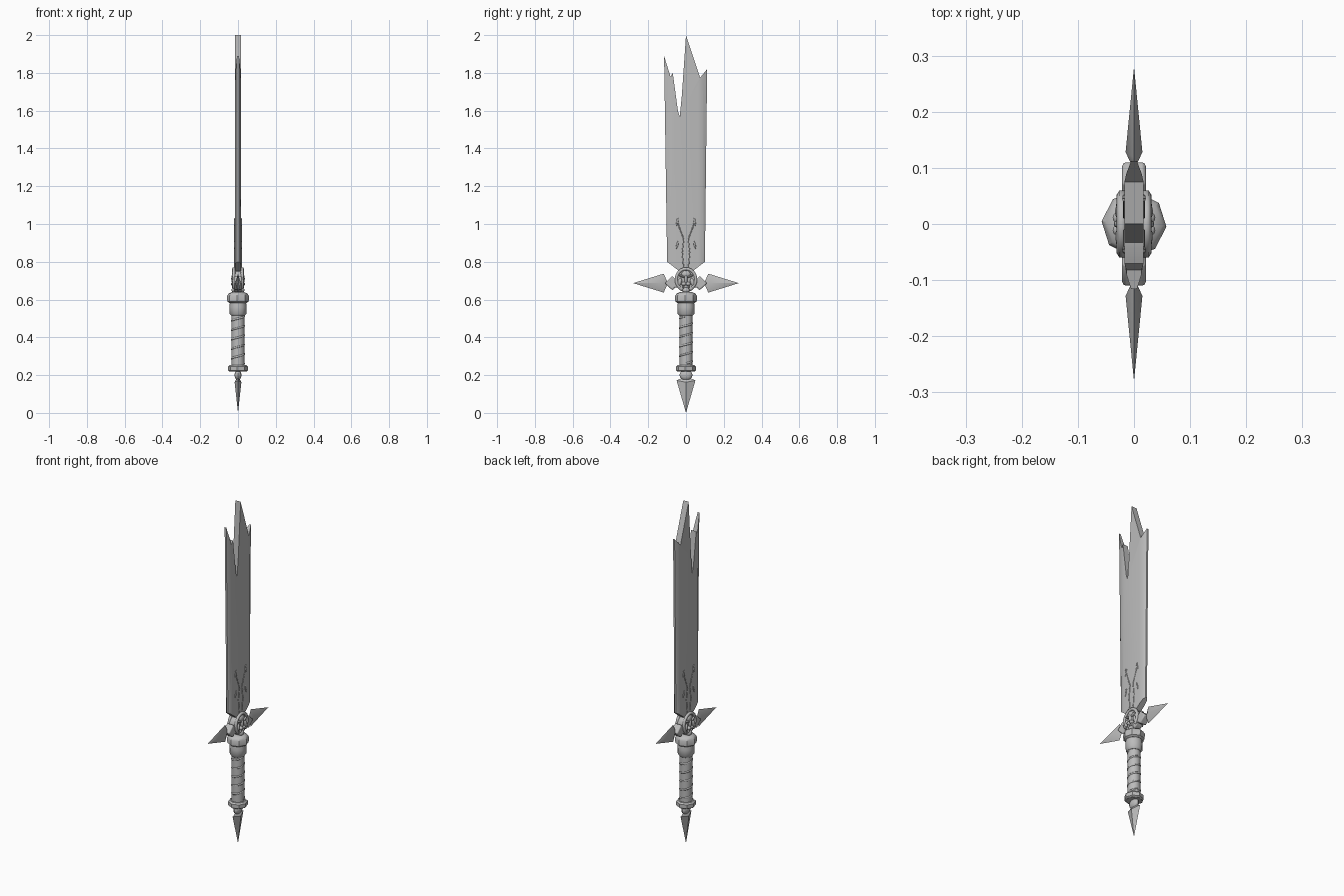
import bpy, bmesh, math
from mathutils import Matrix, Vector

if "Cube" in bpy.data.objects:
    bpy.data.objects.remove(bpy.data.objects["Cube"])

steel = bpy.data.materials.new("grey_steel")
steel.use_nodes = True
GREY = (0.5, 0.5, 0.5, 1)
steel.diffuse_color = GREY
steel.node_tree.nodes["Principled BSDF"].inputs["Base Color"].default_value = GREY
parts = []


def finish(name, bm, bevel=0):
    bmesh.ops.recalc_face_normals(bm, faces=bm.faces)
    mesh = bpy.data.meshes.new(name)
    bm.to_mesh(mesh)
    bm.free()
    ob = bpy.data.objects.new(name, mesh)
    bpy.context.collection.objects.link(ob)
    mesh.materials.append(steel)
    if bevel:
        mod = ob.modifiers.new("soft_edges", "BEVEL")
        mod.width, mod.segments = bevel, 2
    parts.append(ob)
    return ob


def prism(outline, half):
    """Outline in y, z, thickened to both sides in x."""
    bm = bmesh.new()
    face = bm.faces.new([bm.verts.new((-half, y, z)) for y, z in outline])
    new = bmesh.ops.extrude_face_region(bm, geom=[face])["geom"]
    moved = [v for v in new if isinstance(v, bmesh.types.BMVert)]
    bmesh.ops.translate(bm, verts=moved, vec=(2 * half, 0, 0))
    return bm


def lathe(name, profile, sides, turn=0):
    """Closed solid from radius, z pairs."""
    bm = bmesh.new()
    rings = []
    for r, z in profile:
        angles = [turn + math.tau * i / sides for i in range(sides)]
        rings.append([bm.verts.new((r * math.cos(a), r * math.sin(a), z)) for a in angles])
    for low, high in zip(rings, rings[1:]):
        for i in range(sides):
            j = (i + 1) % sides
            bm.faces.new((low[i], low[j], high[j], high[i]))
    bm.faces.new(rings[0])
    bm.faces.new(rings[-1])
    return finish(name, bm)


def spike(name, origin, along, across, length, half, thick):
    """Four-sided point with a short back end."""
    o, a, c = Vector(origin), Vector(along), Vector(across)
    x = Vector((thick, 0, 0))
    bm = bmesh.new()
    tip, back = bm.verts.new(o + a * length), bm.verts.new(o - a * 0.022)
    belt = [bm.verts.new(p) for p in (o + c * half, o + a * 0.01 + x,
                                      o - c * half, o + a * 0.01 - x)]
    for i in range(4):
        for end in (tip, back):
            bm.faces.new((belt[i], belt[(i + 1) % 4], end))
    finish(name, bm)


def ball(name, centre, size, tilt=0):
    bm = bmesh.new()
    m = (Matrix.Translation(centre) @ Matrix.Rotation(tilt, 4, "X")
         @ Matrix.Diagonal((*size, 1)))
    bmesh.ops.create_uvsphere(bm, u_segments=16, v_segments=10, radius=1, matrix=m)
    finish(name, bm)


def tube(name, points, radius):
    cu = bpy.data.curves.new(name, "CURVE")
    cu.dimensions, cu.bevel_depth, cu.bevel_resolution = "3D", radius, 1
    cu.use_fill_caps = True
    sp = cu.splines.new("POLY")
    sp.points.add(len(points) - 1)
    for p, co in zip(sp.points, points):
        p.co = (*co, 1)
    ob = bpy.data.objects.new(name, cu)
    bpy.context.collection.objects.link(ob)
    cu.materials.append(steel)


# Broken blade, thinned towards its long edges
outline = [(-0.03, 0.7), (0.03, 0.7), (0.035, 0.75), (0.1, 0.8), (0.112, 1.82),
           (0.075, 1.775), (0, 2), (-0.022, 1.68), (-0.033, 1.57), (-0.043, 1.6),
           (-0.07, 1.8), (-0.082, 1.78), (-0.116, 1.89), (-0.1, 0.8), (-0.035, 0.75)]
bm = prism(outline, 0.017)
bmesh.ops.triangulate(bm, faces=[f for f in bm.faces if len(f.verts) > 4])
for y in (-0.09, -0.065, 0.065, 0.09):
    bmesh.ops.bisect_plane(bm, geom=bm.verts[:] + bm.edges[:] + bm.faces[:],
                           plane_co=(0, y, 0), plane_no=(0, 1, 0))
for v in bm.verts:
    d = abs(v.co.y)
    if d > 0.095:
        v.co.x *= 0.3
    elif d > 0.08:
        v.co.x *= 0.8
finish("blade", bm)

# Fine vein ornaments low on the blade
for side in (-1, 1):
    x = side * 0.017
    for s in (-1, 1):
        tube("blade_vein", [(x, s * y, z) for y, z in
             ((0.012, 0.76), (0.02, 0.85), (0.012, 0.92), (0.035, 0.98), (0.048, 1.03))], 0.003)
        for z in (0.89, 1.01):
            ball("blade_leaf", (x, s * 0.046, z), (0.004, 0.005, 0.022), s * 0.25)

# Crossguard arms and points
for s in (-1, 1):
    arm = prism([(s * y, 0.687 + z) for y, z in
                 ((0.03, -0.02), (0.06, -0.024), (0.072, -0.038), (0.112, 0),
                  (0.072, 0.038), (0.06, 0.024), (0.03, 0.02))], 0.021)
    finish("guard_arm", arm, 0.006)
    spike("guard_point", (0, s * 0.118, 0.687), (0, s, 0), (0, 0, 1), 0.162, 0.05, 0.015)

# Round medallion with a beast face on both sides
bm = bmesh.new()
bmesh.ops.create_cone(bm, cap_ends=True, segments=20, radius1=0.06, radius2=0.06, depth=0.044,
                      matrix=Matrix.Translation((0, 0, 0.7)) @ Matrix.Rotation(math.pi / 2, 4, "Y"))
finish("medallion", bm, 0.008)
for side in (-1, 1):
    x = side * 0.022
    ring = [math.radians(-50 + 280 * i / 20) for i in range(21)]
    tube("mane_rim", [(x, 0.052 * math.cos(a), 0.707 + 0.056 * math.sin(a)) for a in ring], 0.009)
    ball("forehead", (x, 0, 0.735), (0.01, 0.024, 0.018))
    ball("nose_bridge", (x, 0, 0.71), (0.014, 0.009, 0.03))
    ball("chin", (x, 0, 0.65), (0.012, 0.02, 0.014))
    for s in (-1, 1):
        ball("brow", (x, s * 0.022, 0.724), (0.012, 0.018, 0.006), s * 0.4)
        ball("cheek", (x, s * 0.034, 0.692), (0.01, 0.011, 0.022), s * 0.3)
        ball("muzzle", (x, s * 0.011, 0.683), (0.016, 0.013, 0.011))
        ball("fang", (x, s * 0.014, 0.667), (0.01, 0.004, 0.012))

# Collars, grip and end ring
lathe("upper_collar", [(0.046, 0.582), (0.057, 0.59), (0.058, 0.62), (0.05, 0.632), (0.03, 0.64)],
      8, math.radians(-5))
lathe("lower_collar", [(0.036, 0.515), (0.044, 0.525), (0.046, 0.56), (0.043, 0.585)], 12)
lathe("grip", [(0.034, 0.24), (0.034, 0.53)], 16)
lathe("end_ring", [(0.044, 0.218), (0.052, 0.224), (0.052, 0.246), (0.044, 0.253)],
      8, math.radians(-5))
turns, steps = 5, 100
tube("grip_wrap", [(0.032 * math.cos(math.tau * turns * i / steps),
                    0.032 * math.sin(math.tau * turns * i / steps),
                    0.262 + 0.25 * i / steps) for i in range(steps + 1)], 0.0055)

# Pommel
ball("pommel_knob", (0, 0, 0.2), (0.018, 0.034, 0.028))
spike("pommel_point", (0, 0, 0.172), (0, 0, -1), (0, 1, 0), 0.172, 0.05, 0.018)

# Smooth shading with sharp edges kept
bpy.ops.object.select_all(action="DESELECT")
for ob in parts:
    ob.select_set(True)
bpy.context.view_layer.objects.active = parts[0]
bpy.ops.object.shade_smooth_by_angle(angle=math.radians(35))
